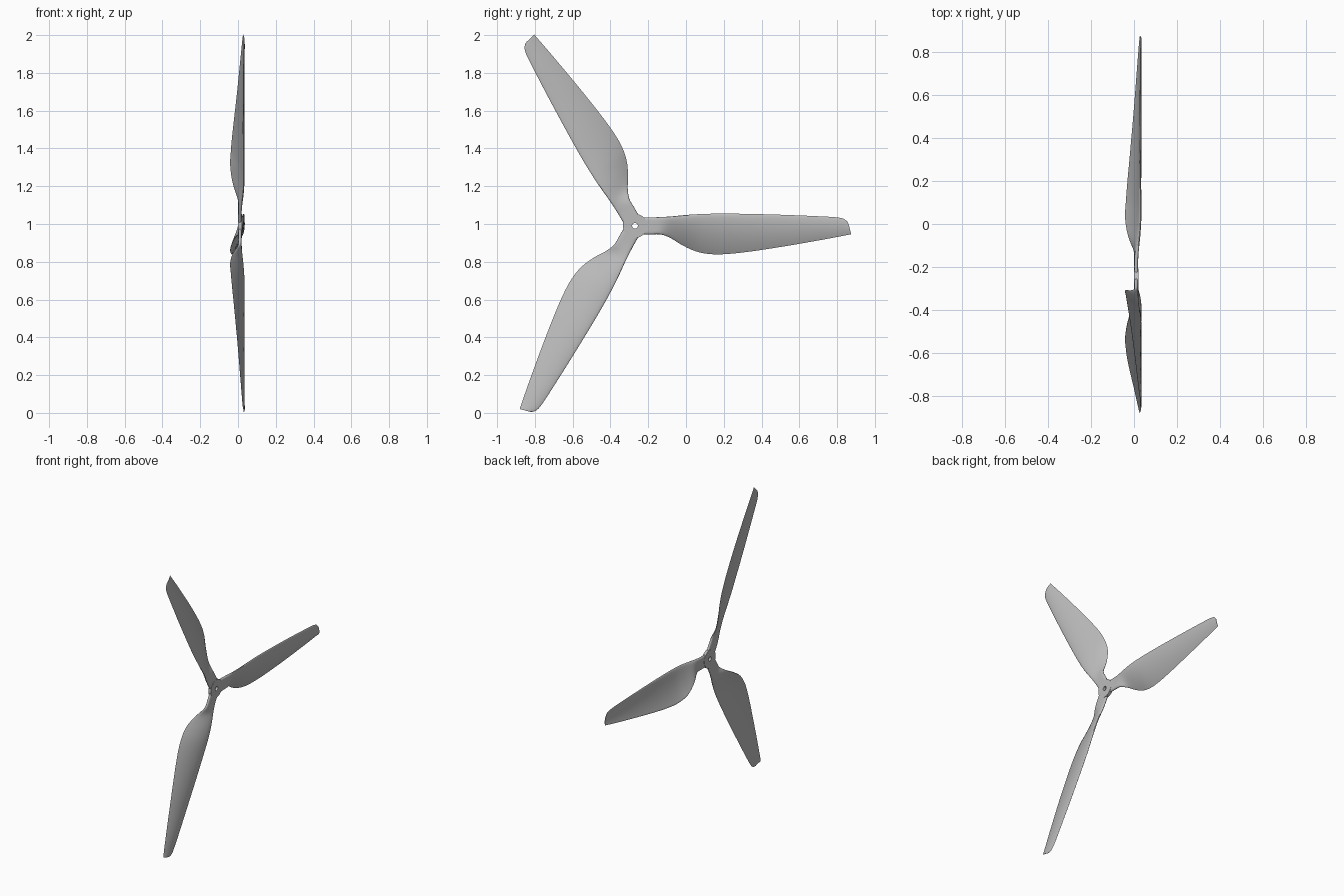
import bpy, bmesh, math
from mathutils import Matrix, Vector

cube = bpy.data.objects.get("Cube")
if cube:
    bpy.data.objects.remove(cube)

AXIS = Vector((0, -0.27, 0.99))   # hub centre, the shaft runs along x
SIDE = 14                         # points along each face of a section

grey = bpy.data.materials.new("plain_grey")
grey.use_nodes = True
grey.diffuse_color = (0.5, 0.5, 0.5, 1)
grey.node_tree.nodes["Principled BSDF"].inputs["Base Color"].default_value = (0.5, 0.5, 0.5, 1)

# Blade stations: radius, leading edge, trailing edge, leading x, trailing x, thickness
STATIONS = [
    (.03, .045, -.045, .01, .01, .018),
    (.09, .045, -.045, .01, .01, .018),
    (.14, .047, -.046, .014, .006, .018),
    (.19, .05, -.066, .022, -.018, .018),
    (.24, .055, -.098, .027, -.034, .018),
    (.3, .06, -.128, .03, -.042, .018),
    (.36, .063, -.145, .03, -.039, .017),
    (.44, .065, -.151, .029, -.033, .016),
    (.57, .064, -.14, .029, -.021, .014),
    (.77, .059, -.11, .029, -.003, .011),
    (.97, .051, -.075, .03, .013, .009),
    (1.07, .045, -.056, .03, .021, .007),
    (1.105, .037, -.049, .031, .024, .006),
    (1.122, .024, -.046, .031, .026, .005),
    (1.13, .012, -.044, .031, .027, .004),
]


def smooth_stations(steps=4):
    """Ease extra stations in between the given ones."""
    out = []
    for i in range(len(STATIONS) - 1):
        a, b = STATIONS[i], STATIONS[i + 1]
        before = STATIONS[max(i - 1, 0)]
        after = STATIONS[min(i + 2, len(STATIONS) - 1)]

        def slope(p, q, k):
            return (q[k] - p[k]) / (q[0] - p[0]) * (b[0] - a[0])

        for s in range(steps):
            t = s / steps
            row = [a[0] + (b[0] - a[0]) * t]
            for k in range(1, 6):
                m, n = slope(before, b, k), slope(a, after, k)
                d = b[k] - a[k]
                row.append(a[k] + t * (m + t * (3 * d - 2 * m - n + t * (m + n - 2 * d))))
            out.append(row)
    return out + [list(STATIONS[-1])]


def section(r, lead, trail, x_lead, x_trail, thick):
    """Closed loop that turns from a flat root into a cambered airfoil."""
    w = min(max((r - .1) / .18, 0), 1)
    w = w * w * (3 - 2 * w)
    camber = .06 * w * (lead - trail)

    def point(t, sign):
        flat = math.sqrt(max(1 - abs(2 * t - 1) ** 8, 0))
        foil = 3.6 * (math.sqrt(t) - t) * (1 - .1 * t) + .1 * t
        half = thick / 2 * (flat * (1 - w) + foil * w)
        x = x_lead + (x_trail - x_lead) * t + camber * 4 * t * (1 - t) + sign * half
        return Vector((x, r * (1 + .013 * t * w), lead + (trail - lead) * t))

    ts = [(1 - math.cos(math.pi * i / SIDE)) / 2 for i in range(SIDE + 1)]
    return [point(t, 1) for t in ts] + [point(t, -1) for t in reversed(ts[1:-1])]


def finish(bm, name):
    bmesh.ops.recalc_face_normals(bm, faces=bm.faces)
    mesh = bpy.data.meshes.new(name)
    bm.to_mesh(mesh)
    bm.free()
    mesh.materials.append(grey)
    obj = bpy.data.objects.new(name, mesh)
    bpy.context.collection.objects.link(obj)
    bpy.ops.object.select_all(action='DESELECT')
    obj.select_set(True)
    bpy.context.view_layer.objects.active = obj
    bpy.ops.object.shade_smooth_by_angle(angle=math.radians(40))
    return obj


def make_blade(name, angle):
    bm = bmesh.new()
    loops = [[bm.verts.new(p) for p in section(*row)] for row in smooth_stations()]
    n = len(loops[0])
    for a, b in zip(loops, loops[1:]):
        for i in range(n):
            j = (i + 1) % n
            bm.faces.new((a[i], a[j], b[j], b[i]))
    bm.faces.new(loops[0])
    bm.faces.new(loops[-1])
    turn = Matrix.Translation(AXIS) @ Matrix.Rotation(angle, 4, 'X')
    bmesh.ops.transform(bm, matrix=turn, verts=bm.verts)
    return finish(bm, name)


# Three blades around the shaft
for k, name in enumerate(("rear_blade", "upper_blade", "lower_blade")):
    make_blade(name, k * math.tau / 3)

# Hub plate with a shaft hole
bm = bmesh.new()
profile = [(0, .015), (.02, .015), (.02, .064), (0, .064)]
rings = []
for i in range(48):
    a = math.tau * i / 48
    rings.append([bm.verts.new(AXIS + Vector((x, r * math.cos(a), r * math.sin(a))))
                  for x, r in profile])
for i in range(48):
    a, b = rings[i], rings[(i + 1) % 48]
    for j in range(4):
        k = (j + 1) % 4
        bm.faces.new((a[j], a[k], b[k], b[j]))
finish(bm, "hub")
